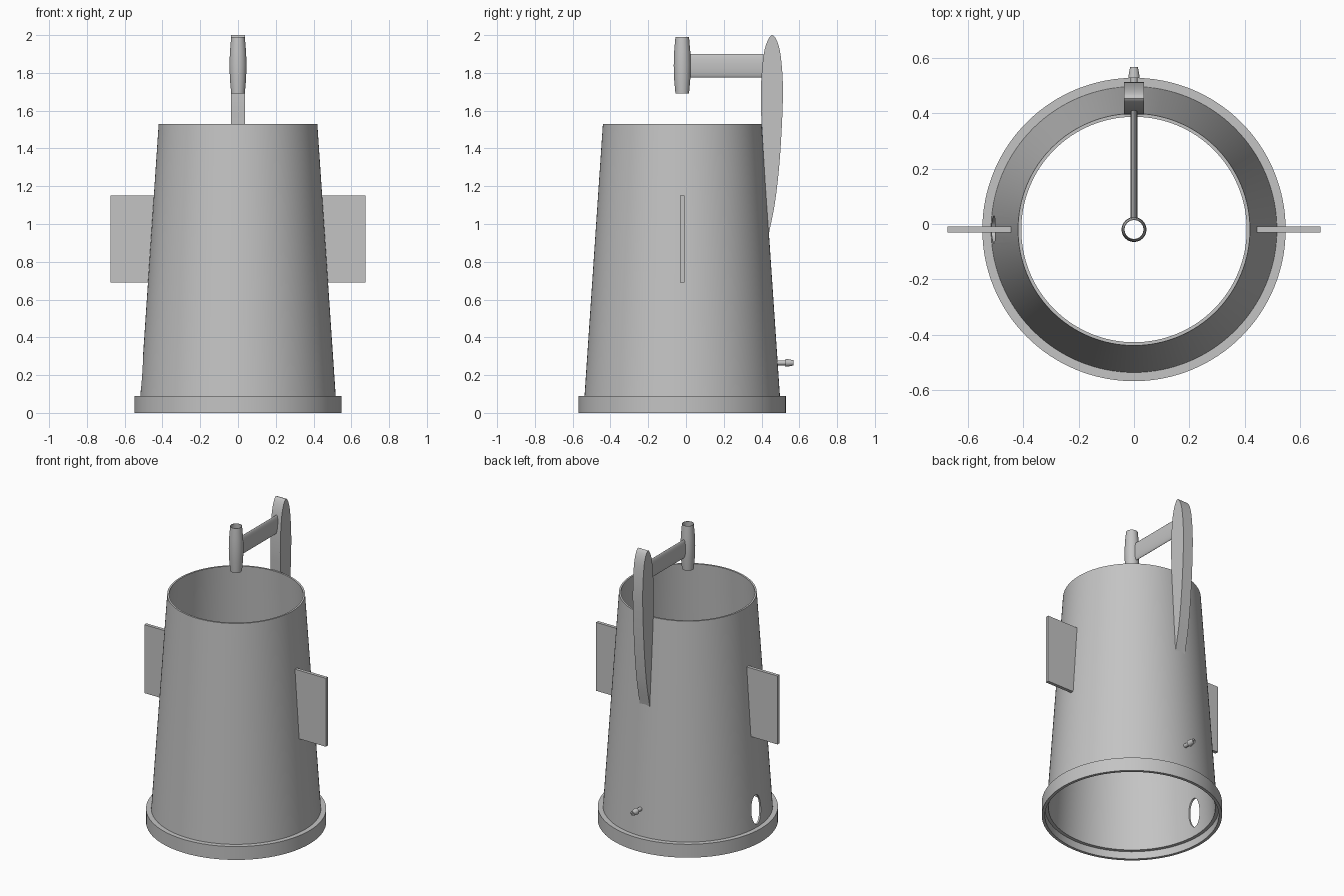
import bpy, bmesh, math
from mathutils import Matrix, Vector

if "Cube" in bpy.data.objects:
    bpy.data.objects.remove(bpy.data.objects["Cube"], do_unlink=True)

AXIS_Y = -0.02  # the vessel axis sits slightly in front of the centre

grey = bpy.data.materials.new("plain grey")
grey.use_nodes = True
COLOUR = (0.55, 0.55, 0.55, 1)
grey.diffuse_color = COLOUR
grey.node_tree.nodes["Principled BSDF"].inputs["Base Color"].default_value = COLOUR


def finish(name, bm, smooth=True):
    bmesh.ops.recalc_face_normals(bm, faces=bm.faces)
    mesh = bpy.data.meshes.new(name)
    bm.to_mesh(mesh)
    bm.free()
    obj = bpy.data.objects.new(name, mesh)
    bpy.context.collection.objects.link(obj)
    mesh.materials.append(grey)
    bpy.ops.object.select_all(action='DESELECT')
    obj.select_set(True)
    bpy.context.view_layer.objects.active = obj
    if smooth:
        bpy.ops.object.shade_smooth_by_angle(angle=math.radians(30))
    return obj


def lathe(name, profile, segments, matrix, smooth=True):
    """Revolve a closed (radius, height) loop round z, then place it."""
    bm = bmesh.new()
    rings = []
    for r, z in profile:
        rings.append([bm.verts.new((r * math.cos(a), r * math.sin(a), z))
                      for a in (math.tau * i / segments for i in range(segments))])
    for k, ring in enumerate(rings):
        above = rings[(k + 1) % len(rings)]
        for i in range(segments):
            j = (i + 1) % segments
            bm.faces.new((ring[i], ring[j], above[j], above[i]))
    bm.transform(matrix)
    return finish(name, bm, smooth)


def plate(name, points, thickness, to_3d, smooth=False):
    """Extrude a flat outline; to_3d maps (u, v, depth) to a position."""
    bm = bmesh.new()
    sides = [[bm.verts.new(to_3d(u, v, d)) for u, v in points]
             for d in (-thickness / 2, thickness / 2)]
    for side in sides:
        bm.faces.new(side)
    n = len(points)
    for i in range(n):
        j = (i + 1) % n
        bm.faces.new((sides[0][i], sides[0][j], sides[1][j], sides[1][i]))
    return finish(name, bm, smooth)


def ellipse(u, v, ru, rv, n):
    return [(u + ru * math.cos(math.tau * i / n), v + rv * math.sin(math.tau * i / n))
            for i in range(n)]


def spline(points, steps=6):
    """Smooth open curve through the points."""
    p = [Vector(q) for q in points]
    p = [2 * p[0] - p[1]] + p + [2 * p[-1] - p[-2]]
    out = []
    for a, b, c, d in zip(p, p[1:], p[2:], p[3:]):
        for s in range(steps):
            t = s / steps
            out.append(tuple(0.5 * (2 * b + (c - a) * t + (2 * a - 5 * b + 4 * c - d) * t ** 2
                                    + (3 * b - a - 3 * c + d) * t ** 3)))
    return out + [tuple(points[-1])]


centre = Matrix.Translation((0, AXIS_Y, 0))

# tapered open shell
shell = lathe("tapered_shell", [(0.52, 0.05), (0.42, 1.53), (0.408, 1.53), (0.508, 0.05)],
              128, centre)

# oval opening low on the right side
cutter = plate("opening_cutter", ellipse(AXIS_Y, 0.205, 0.05, 0.097, 48), 0.3,
               lambda u, v, d: (-0.5 + d, u, v))
cut = shell.modifiers.new("opening", 'BOOLEAN')
cut.operation = 'DIFFERENCE'
cut.solver = 'EXACT'
cut.object = cutter
bpy.context.view_layer.objects.active = shell
bpy.ops.object.modifier_apply(modifier=cut.name)
bpy.data.objects.remove(cutter, do_unlink=True)

# base collar with a ledge under the shell
lathe("base_collar", [(0.549, 0), (0.549, 0.09), (0.51, 0.09), (0.51, 0.05),
                      (0.53, 0.05), (0.53, 0)], 128, centre)

# side fins, following the slope of the shell
for side, label in ((1, "left"), (-1, "right")):
    plate(label + "_fin", [(0.472, 0.69), (0.675, 0.69), (0.675, 1.15), (0.441, 1.15)], 0.022,
          lambda u, v, d: (side * u, AXIS_Y + d, v))

# curved upright at the back
outline = spline([(0.40, 1.53), (0.396, 1.66), (0.401, 1.8), (0.418, 1.93), (0.455, 2.0),
                  (0.492, 1.94), (0.51, 1.8), (0.512, 1.63), (0.497, 1.35), (0.472, 1.12),
                  (0.437, 0.94)])
plate("rear_upright", outline, 0.074, lambda u, v, d: (d, u, v), smooth=True)

# oval cross bar from the upright to the grip
plate("cross_bar", ellipse(0, 1.838, 0.0125, 0.062, 40), 0.39,
      lambda u, v, d: (u, 0.215 + d, v), smooth=True)

# hollow vertical sleeve at the end of the bar
lathe("sleeve", [(0.036, 1.69), (0.043, 1.77), (0.045, 1.84), (0.043, 1.91), (0.036, 1.99),
                 (0.034, 1.99), (0.039, 1.91), (0.041, 1.84), (0.039, 1.77), (0.034, 1.69)],
      48, centre)

# barbed hose nipple low on the back
to_back = Matrix.Translation((0, 0, 0.265)) @ Matrix.Rotation(-math.pi / 2, 4, 'X')
lathe("hose_nipple", [(0.013, 0.475), (0.013, 0.528), (0.021, 0.528), (0.018, 0.548),
                      (0.014, 0.569), (0.006, 0.569), (0.006, 0.475)], 32, to_back)
